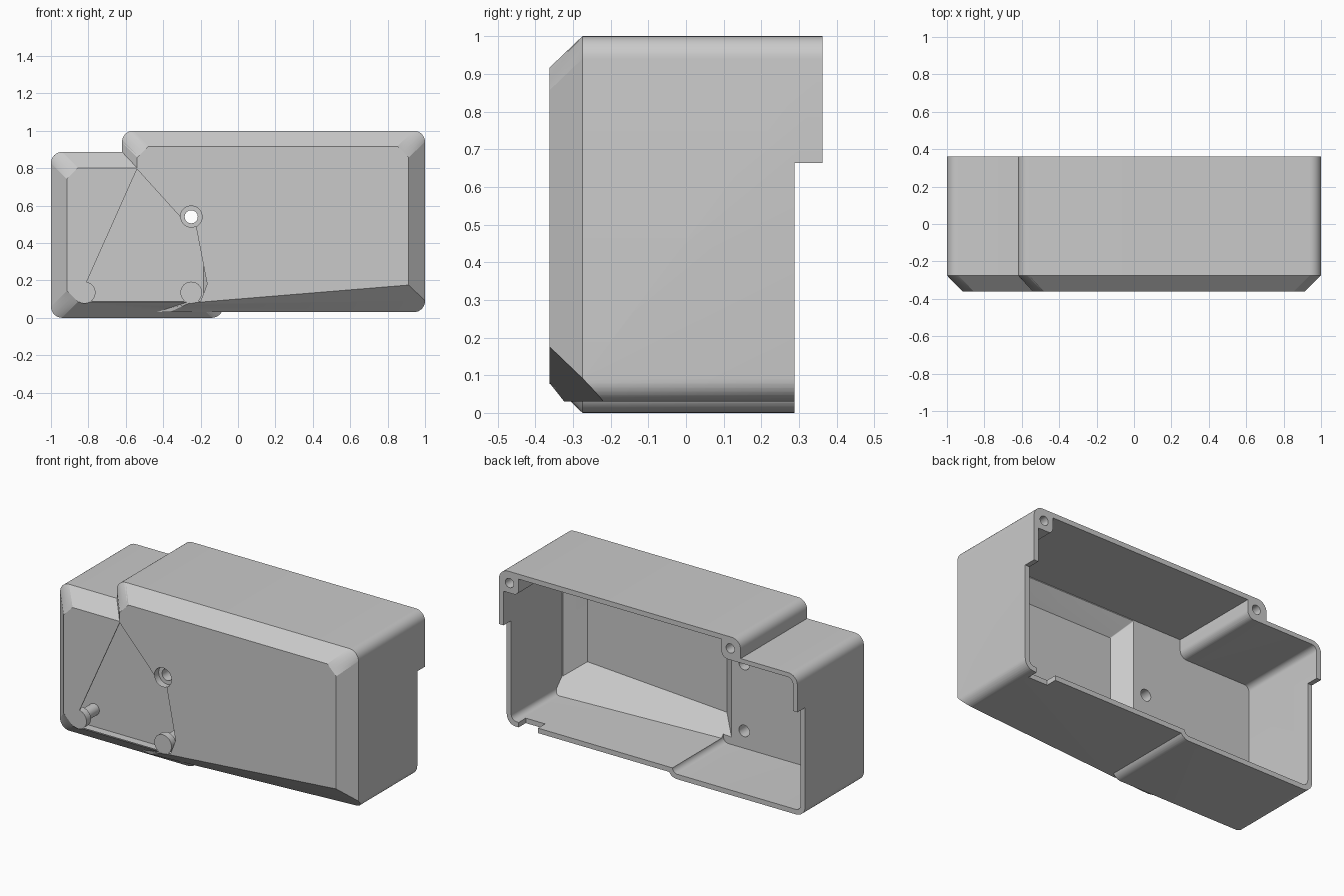
import bpy, bmesh, math

old = bpy.data.objects.get("Cube")
if old:
    bpy.data.objects.remove(old, do_unlink=True)

grey = bpy.data.materials.new("plain grey")
grey.use_nodes = True
COLOUR = (0.59, 0.59, 0.59, 1)
grey.diffuse_color = COLOUR
bsdf = next(n for n in grey.node_tree.nodes if n.type == 'BSDF_PRINCIPLED')
bsdf.inputs["Base Color"].default_value = COLOUR
bsdf.inputs["Roughness"].default_value = 0.6

SEG = 8


def section(y, x0, x1, z0, z1, r=0.06, straight=False, bl=None):
    """Rounded or corner-cut rectangle in the xz plane; bl resizes its lower left corner."""
    corners = [(x1, z0, 1, -1, r, -90), (x1, z1, 1, 1, r, 0),
               (x0, z1, -1, 1, r, 90), (x0, z0, -1, -1, bl or r, 180)]
    pts = []
    for x, z, sx, sz, rad, a0 in corners:
        cx, cz = x - sx * rad, z - sz * rad
        for i in range(SEG + 1):
            t = i / SEG
            a, b = math.radians(a0), math.radians(a0 + 90)
            if straight:
                c = (1 - t) * math.cos(a) + t * math.cos(b)
                s = (1 - t) * math.sin(a) + t * math.sin(b)
            else:
                c, s = math.cos(a + t * (b - a)), math.sin(a + t * (b - a))
            pts.append((cx + rad * c, y, cz + rad * s))
    return pts


def new_object(name, bm):
    bmesh.ops.recalc_face_normals(bm, faces=bm.faces)
    me = bpy.data.meshes.new(name)
    bm.to_mesh(me)
    bm.free()
    me.materials.append(grey)
    ob = bpy.data.objects.new(name, me)
    bpy.context.collection.objects.link(ob)
    return ob


def loft(name, loops):
    bm = bmesh.new()
    rings = [[bm.verts.new(p) for p in lp] for lp in loops]
    n = len(rings[0])
    for a, b in zip(rings, rings[1:]):
        for i in range(n):
            j = (i + 1) % n
            bm.faces.new((a[i], a[j], b[j], b[i]))
    bmesh.ops.triangulate(bm, faces=bm.faces[:])
    bm.faces.new(rings[0])
    bm.faces.new(rings[-1][::-1])
    return new_object(name, bm)


def prism(name, pts, y0, y1):
    return loft(name, [[(x, y, z) for x, z in pts] for y in (y0, y1)])


def block(name, x0, x1, y0, y1, z0, z1):
    return prism(name, [(x0, z0), (x1, z0), (x1, z1), (x0, z1)], y0, y1)


def wedge(name, x, y, z, tilt, slope=1.04):
    """Solid below the sloping plane that passes through the point x, y, z."""
    loops = []
    for yy in (-0.6, 0.1):
        top = [(xx, yy, z + tilt * (xx - x) - slope * (yy - y)) for xx in (1.5, -1.5)]
        loops.append([(-1.5, yy, -2), (1.5, yy, -2)] + top)
    return loft(name, loops)


def drill(name, x, z, r, y0, y1, n=32):
    return prism(name, [(x + r * math.cos(2 * math.pi * i / n),
                         z + r * math.sin(2 * math.pi * i / n)) for i in range(n)], y0, y1)


def combine(target, tool, op='DIFFERENCE'):
    """Apply a boolean and discard the tool object."""
    m = target.modifiers.new("bool", 'BOOLEAN')
    m.operation, m.object, m.solver = op, tool, 'EXACT'
    bpy.context.view_layer.update()
    me = bpy.data.meshes.new_from_object(
        target.evaluated_get(bpy.context.evaluated_depsgraph_get()))
    target.modifiers.clear()
    target.data = me
    bpy.data.objects.remove(tool, do_unlink=True)


# Outer body: two chamfered boxes, the main one with a sloping cut underneath
body = loft("enclosure_body", [
    section(0.362, -0.62, 1, 0.03, 1),
    section(-0.275, -0.62, 1, 0.03, 1),
    section(-0.362, -0.54, 0.912, 0.03, 0.917, straight=True, bl=0.33)])
combine(body, wedge("under_cut", 0.91, -0.362, 0.175, 0.082))
combine(body, loft("side_body", [
    section(0.362, -1, -0.08, 0, 0.887),
    section(-0.275, -1, -0.08, 0, 0.887),
    section(-0.362, -0.915, -0.165, 0.085, 0.802, straight=True)]), 'UNION')

# Main cavity with its deeper front pocket, leaving two screw bosses and a sloping floor
cavity = loft("main_cavity", [section(y, -0.59, 0.97, 0.06, 0.97, 0.035)
                              for y in (0.5, -0.20)])
combine(cavity, loft("front_pocket", [
    section(-0.19, -0.17, 0.968, 0.062, 0.968, 0.004),
    section(-0.20, -0.165, 0.965, 0.062, 0.965, 0.004),
    section(-0.285, -0.075, 0.86, 0.062, 0.865, 0.004)]), 'UNION')
combine(cavity, wedge("sloping_floor", 0.86, -0.285, 0.225, 0.06))
combine(cavity, loft("upper_boss", [section(y, -0.75, -0.49, 0.86, 1.1, 0.045)
                                    for y in (0.6, -0.4)]))
combine(cavity, loft("corner_boss", [section(y, 0.87, 1.1, 0.87, 1.1, 0.03)
                                     for y in (0.6, 0.22)]))
combine(body, cavity)

# Side cavity
combine(body, loft("side_cavity", [section(y, -0.97, -0.11, 0.03, 0.86, 0.035)
                                   for y in (0.5, -0.20)]))

# Hollow between the front skin and the inner wall, with its opening
combine(body, loft("skin_hollow", [
    section(-0.206, -0.97, -0.185, 0.03, 0.86, 0.04),
    section(-0.275, -0.97, -0.13, 0.03, 0.86, 0.04),
    section(-0.356, -0.905, -0.13, 0.088, 0.797, 0.05, straight=True)]))
combine(body, prism("skin_opening", [
    (-0.54, 0.795), (-0.81, 0.19), (-0.81, 0.09), (-0.20, 0.09),
    (-0.165, 0.18), (-0.225, 0.49), (-0.30, 0.53)], -0.5, -0.32))

# Stepped rear edge and the cable notch in the floor
combine(body, block("rear_step", -1.2, 1.2, 0.288, 0.6, -0.2, 0.663))
combine(body, block("cable_notch", 0.79, 0.92, 0.22, 0.6, -0.2, 0.075))

# Screw holes
SCREWS = [(-0.25, 0.54), (-0.25, 0.135), (-0.82, 0.135)]
for x, z in SCREWS:
    combine(body, drill("wall_hole", x, z, 0.035, -0.25, -0.15))
combine(body, drill("front_hole", -0.25, 0.54, 0.058, -0.5, -0.3))
for x, z in [(0.93, 0.93), (-0.55, 0.93)]:
    combine(body, drill("boss_hole", x, z, 0.028, 0.2, 0.6))


# Stepped screw sleeves turned around the y axis
def sleeve(name, x, z, profile, n=32):
    bm = bmesh.new()
    rings = [[bm.verts.new((x + r * math.cos(2 * math.pi * i / n), y,
                            z + r * math.sin(2 * math.pi * i / n))) for i in range(n)]
             for r, y in profile]
    for a, b in zip(rings, rings[1:]):
        for i in range(n):
            j = (i + 1) % n
            bm.faces.new((a[i], a[j], b[j], b[i]))
    bmesh.ops.remove_doubles(bm, verts=bm.verts, dist=1e-5)
    return new_object(name, bm)


STEP = [(0.058, -0.362), (0.058, -0.32), (0.035, -0.32), (0.035, -0.201)]
parts = [body, sleeve("upper_screw_sleeve", *SCREWS[0], STEP)]
for name, (x, z) in zip(("lower_screw_sleeve", "side_screw_sleeve"), SCREWS[1:]):
    parts.append(sleeve(name, x, z, [(0.0, -0.362)] + STEP))

# Smooth rounded corners, sharp edges kept
bpy.ops.object.select_all(action='DESELECT')
for ob in parts:
    ob.select_set(True)
bpy.context.view_layer.objects.active = body
bpy.ops.object.shade_smooth_by_angle(angle=math.radians(25))
